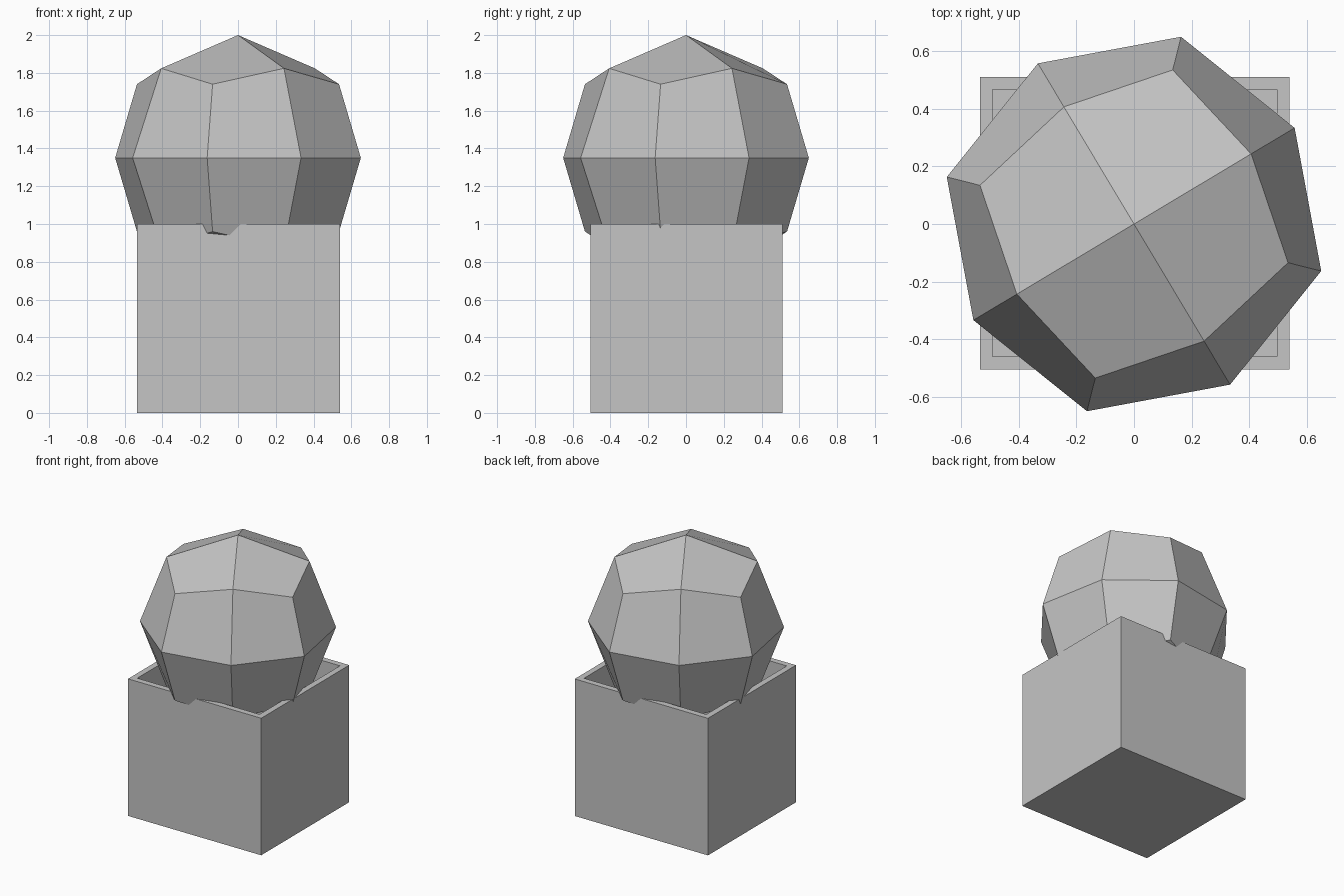
import bpy, bmesh, math
from mathutils import Matrix, Vector

default = bpy.data.objects.get("Cube")
if default:
    bpy.data.objects.remove(default, do_unlink=True)

# Plain grey material shared by both parts
grey = bpy.data.materials.new("plain grey")
grey.use_nodes = True
colour = (0.56, 0.56, 0.56, 1)
grey.diffuse_color = colour
grey.node_tree.nodes["Principled BSDF"].inputs["Base Color"].default_value = colour


def finish(bm, name):
    bmesh.ops.recalc_face_normals(bm, faces=bm.faces)
    mesh = bpy.data.meshes.new(name)
    bm.to_mesh(mesh)
    bm.free()
    mesh.materials.append(grey)
    obj = bpy.data.objects.new(name, mesh)
    bpy.context.collection.objects.link(obj)
    return obj


# Open box: inset the top face for the rim, then sink it to the floor
width, depth, height, wall = 1.075, 1.015, 1.0, 0.062
bm = bmesh.new()
bmesh.ops.create_cube(bm, size=1)
bmesh.ops.scale(bm, vec=(width, depth, height), verts=bm.verts)
bmesh.ops.translate(bm, vec=(0.003, 0.003, height / 2), verts=bm.verts)
top = max(bm.faces, key=lambda f: f.calc_center_median().z)
bmesh.ops.inset_region(bm, faces=[top], thickness=wall)
pit = bmesh.ops.extrude_face_region(bm, geom=[top])["geom"]
if top.is_valid:
    bmesh.ops.delete(bm, geom=[top], context="FACES_ONLY")
floor_verts = [v for v in pit if isinstance(v, bmesh.types.BMVert)]
bmesh.ops.translate(bm, vec=(0, 0, wall - height), verts=floor_verts)
finish(bm, "open_box")

# Faceted ball: a cube split once, its centres, edges and corners rounded
bm = bmesh.new()
bmesh.ops.create_cube(bm, size=2)
bmesh.ops.subdivide_edges(bm, edges=bm.edges[:], cuts=1, use_grid_fill=True)
reach = {1: 0.65, 2: 0.474, 3: 0.39}
for v in bm.verts:
    v.co *= reach[sum(abs(c) > 0.5 for c in v.co)]
turn = Matrix.Rotation(math.radians(30.9), 4, "Z")
bmesh.ops.transform(bm, matrix=Matrix.Translation(Vector((0, 0, 1.35))) @ turn, verts=bm.verts)
finish(bm, "faceted_ball")
